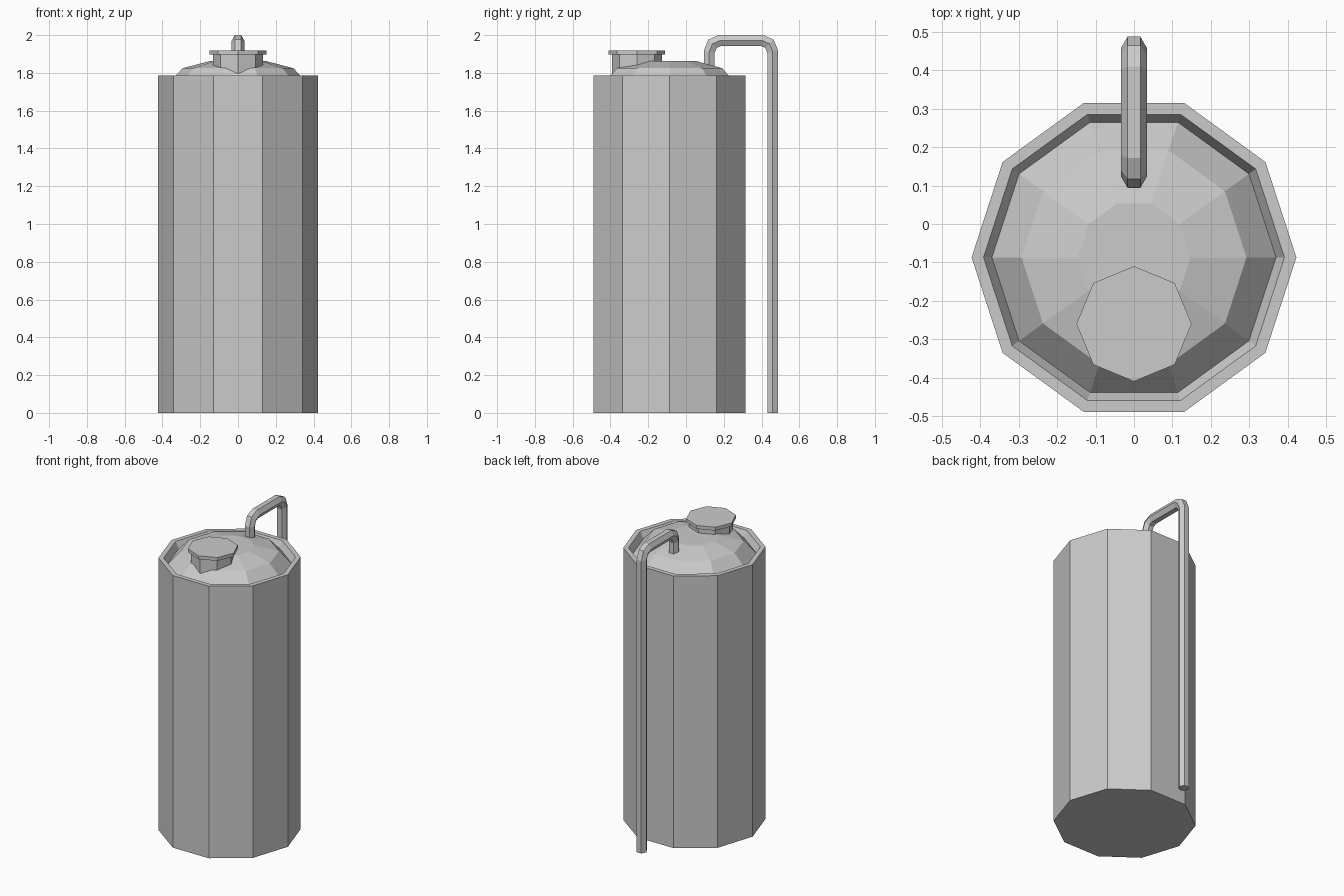
import bpy, bmesh
from math import cos, sin, pi
from mathutils import Vector

if "Cube" in bpy.data.objects:
    bpy.data.objects.remove(bpy.data.objects["Cube"])


def skin(name, rings):
    """Join equal-sized rings of points into a capped, flat-shaded solid."""
    bm = bmesh.new()
    loops = [[bm.verts.new(p) for p in ring] for ring in rings]
    n = len(loops[0])
    for a, b in zip(loops, loops[1:]):
        for i in range(n):
            j = (i + 1) % n
            bm.faces.new((a[i], a[j], b[j], b[i]))
    bm.faces.new(loops[0][::-1])
    bm.faces.new(loops[-1])
    bmesh.ops.recalc_face_normals(bm, faces=bm.faces)
    mesh = bpy.data.meshes.new(name)
    bm.to_mesh(mesh)
    bm.free()
    ob = bpy.data.objects.new(name, mesh)
    bpy.context.collection.objects.link(ob)
    return ob


def lathe(name, profile, sides, y):
    """Turn an (r, z) profile around a vertical axis at the given y."""
    return skin(name, [[(r * cos(2 * pi * i / sides), y + r * sin(2 * pi * i / sides), z)
                        for i in range(sides)] for r, z in profile])


def pipe(name, path, radius, sides):
    """Sweep a polygon along a (y, z) path with mitred corners."""
    pts = [Vector((0, y, z)) for y, z in path]
    dirs = [(b - a).normalized() for a, b in zip(pts, pts[1:])]
    rings = []
    for k, p in enumerate(pts):
        d0, d1 = dirs[max(k - 1, 0)], dirs[min(k, len(dirs) - 1)]
        t = (d0 + d1).normalized()
        side = Vector((0, -t.z, t.y)) / t.dot(d0)
        rings.append([p + radius * (Vector((cos(2 * pi * i / sides), 0, 0))
                                    + side * sin(2 * pi * i / sides)) for i in range(sides)])
    return skin(name, rings)


# Tank body with raised rim, sloped gutter and shallow domed lid
lathe("tank", [(0.423, 0), (0.423, 1.785), (0.392, 1.785), (0.37, 1.742),
               (0.293, 1.825), (0.147, 1.863)], 10, -0.087)

# Filler neck and its overhanging cap
lathe("filler_neck", [(0.132, 1.76), (0.132, 1.9)], 8, -0.26)
lathe("filler_cap", [(0.15, 1.897), (0.15, 1.919)], 8, -0.26)

# Hexagonal outlet pipe: out of the lid, over the rim and down to the ground
pipe("outlet_pipe", [(0.123, 1.79), (0.123, 1.912), (0.14, 1.954), (0.178, 1.971),
                     (0.404, 1.971), (0.442, 1.954), (0.459, 1.912), (0.459, 0)], 0.0333, 6)
